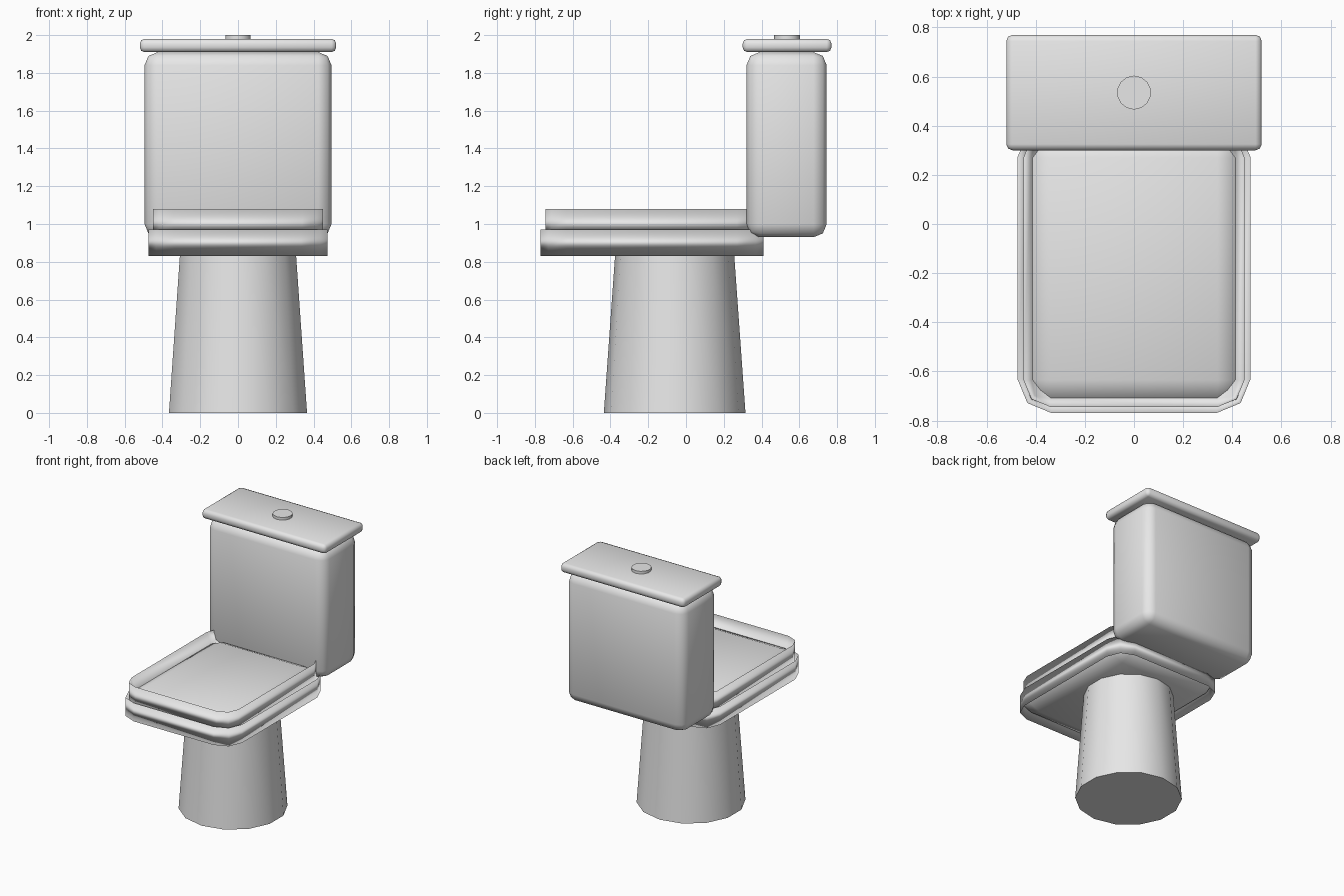
import bpy, bmesh, math
from mathutils import Matrix, Vector

if "Cube" in bpy.data.objects:
    bpy.data.objects.remove(bpy.data.objects["Cube"])

ceramic = bpy.data.materials.new("white_ceramic")
ceramic.diffuse_color = (0.8, 0.8, 0.8, 1)
ceramic.use_nodes = True
ceramic.node_tree.nodes["Principled BSDF"].inputs["Base Color"].default_value = ceramic.diffuse_color


def finish(bm, name):
    mesh = bpy.data.meshes.new(name)
    bm.to_mesh(mesh)
    bm.free()
    mesh.materials.append(ceramic)
    obj = bpy.data.objects.new(name, mesh)
    bpy.context.collection.objects.link(obj)
    return obj


def rounded_box(name, x, y, z, width, segments=2):
    """Box spanning +-x, y range and z range with all edges bevelled.
    A width above the thickness makes the raised, overlapping rim."""
    bm = bmesh.new()
    bmesh.ops.create_cube(bm, size=1)
    for v in bm.verts:
        v.co = Vector((v.co.x * 2 * x,
                       (y[0] + y[1]) / 2 + v.co.y * (y[1] - y[0]),
                       (z[0] + z[1]) / 2 + v.co.z * (z[1] - z[0])))
    bmesh.ops.bevel(bm, geom=bm.edges[:], offset=width, offset_type='OFFSET',
                    segments=segments, profile=0.5, affect='EDGES',
                    clamp_overlap=False)
    for f in bm.faces:
        f.smooth = True
    return finish(bm, name)


def tapered_cylinder(name, y, z, r_bottom, r_top, sides=14):
    """Upright cone section with a corner pointing along y."""
    bm = bmesh.new()
    bmesh.ops.create_cone(bm, cap_ends=True, segments=sides,
                          radius1=r_bottom, radius2=r_top, depth=z[1] - z[0])
    turn = 0.0
    top = max(bm.verts, key=lambda v: v.co.z)
    # turn so that the first corner lies on the y axis
    turn = math.pi / 2 - math.atan2(top.co.y, top.co.x)
    bmesh.ops.transform(bm, verts=bm.verts[:], matrix=Matrix.Translation(
        (0, y, (z[0] + z[1]) / 2)) @ Matrix.Rotation(turn, 4, 'Z'))
    for f in bm.faces:
        f.smooth = len(f.verts) == 4
    for e in bm.edges:
        e.smooth = all(len(f.verts) == 4 for f in e.link_faces)
    return finish(bm, name)


# Pedestal
tapered_cylinder("pedestal", -0.06, (0, 0.84), 0.375, 0.315)

# Bowl rim and seat lid, both with standing thin rims
rounded_box("bowl_rim", 0.475, (-0.77, 0.41), (0.83, 0.97), 0.14)
rounded_box("seat_lid", 0.45, (-0.745, 0.38), (0.97, 1.03), 0.11)

# Water tank, its cover and flush button
rounded_box("tank", 0.495, (0.32, 0.745), (0.93, 1.91), 0.07)
rounded_box("tank_cover", 0.52, (0.30, 0.77), (1.91, 1.98), 0.025)
tapered_cylinder("flush_button", 0.535, (1.96, 2.0), 0.069, 0.069)
